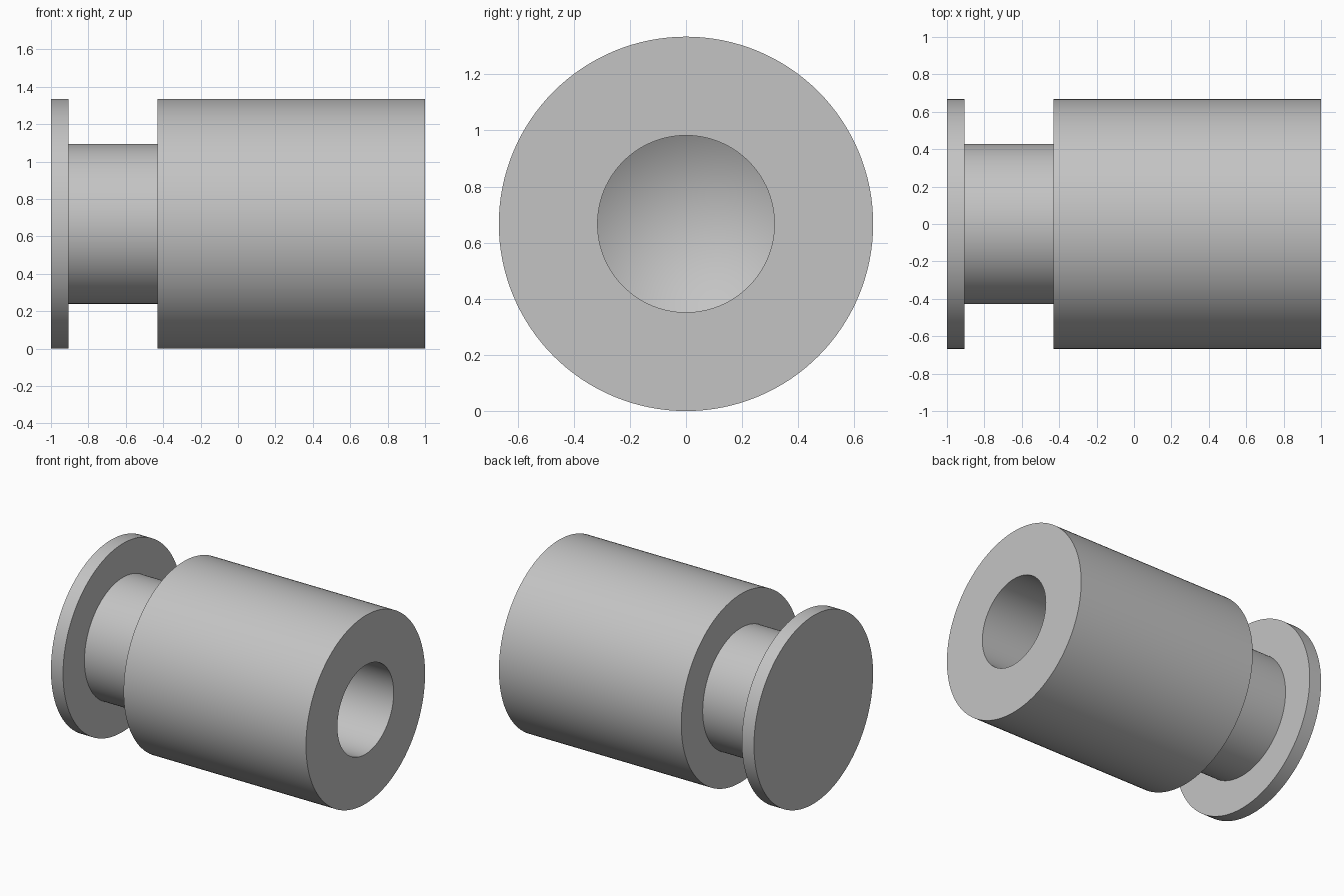
import bpy, bmesh, math
from mathutils import Vector

cube = bpy.data.objects.get("Cube")
if cube:
    bpy.data.objects.remove(cube, do_unlink=True)

# Plain grey metal
metal = bpy.data.materials.new("grey_metal")
metal.use_nodes = True
grey = (0.55, 0.55, 0.55, 1)
metal.diffuse_color = grey
metal.node_tree.nodes["Principled BSDF"].inputs["Base Color"].default_value = grey

# Main dimensions
OUTER, NECK, BORE = 0.667, 0.427, 0.315
FLANGE_X, BODY_X = -0.905, -0.43
BORE_END = -0.1
TIP = BORE_END - BORE * math.tan(math.radians(31))


def lathe(name, profile, steps=128):
    """Spin an (x, radius) profile around the lengthwise axis."""
    bm = bmesh.new()
    verts = [bm.verts.new((x, 0, r)) for x, r in profile]
    edges = [bm.edges.new(pair) for pair in zip(verts, verts[1:])]
    bmesh.ops.spin(bm, geom=verts + edges, cent=(0, 0, 0), axis=(1, 0, 0),
                   angle=math.tau, steps=steps, use_merge=True)
    bmesh.ops.remove_doubles(bm, verts=bm.verts, dist=1e-5)
    bmesh.ops.recalc_face_normals(bm, faces=bm.faces)
    bmesh.ops.translate(bm, verts=bm.verts, vec=Vector((0, 0, OUTER)))
    mesh = bpy.data.meshes.new(name)
    bm.to_mesh(mesh)
    bm.free()
    mesh.materials.append(metal)
    obj = bpy.data.objects.new(name, mesh)
    bpy.context.collection.objects.link(obj)
    return obj


# End flange, neck, thick body and drilled blind bore with a conical bottom
spool = lathe("flanged_spool", [
    (-1, 0), (-1, OUTER), (FLANGE_X, OUTER), (FLANGE_X, NECK),
    (BODY_X, NECK), (BODY_X, OUTER), (1, OUTER), (1, BORE),
    (BORE_END, BORE), (TIP, 0)])

bpy.ops.object.select_all(action='DESELECT')
spool.select_set(True)
bpy.context.view_layer.objects.active = spool
bpy.ops.object.shade_smooth_by_angle(angle=math.radians(30))
